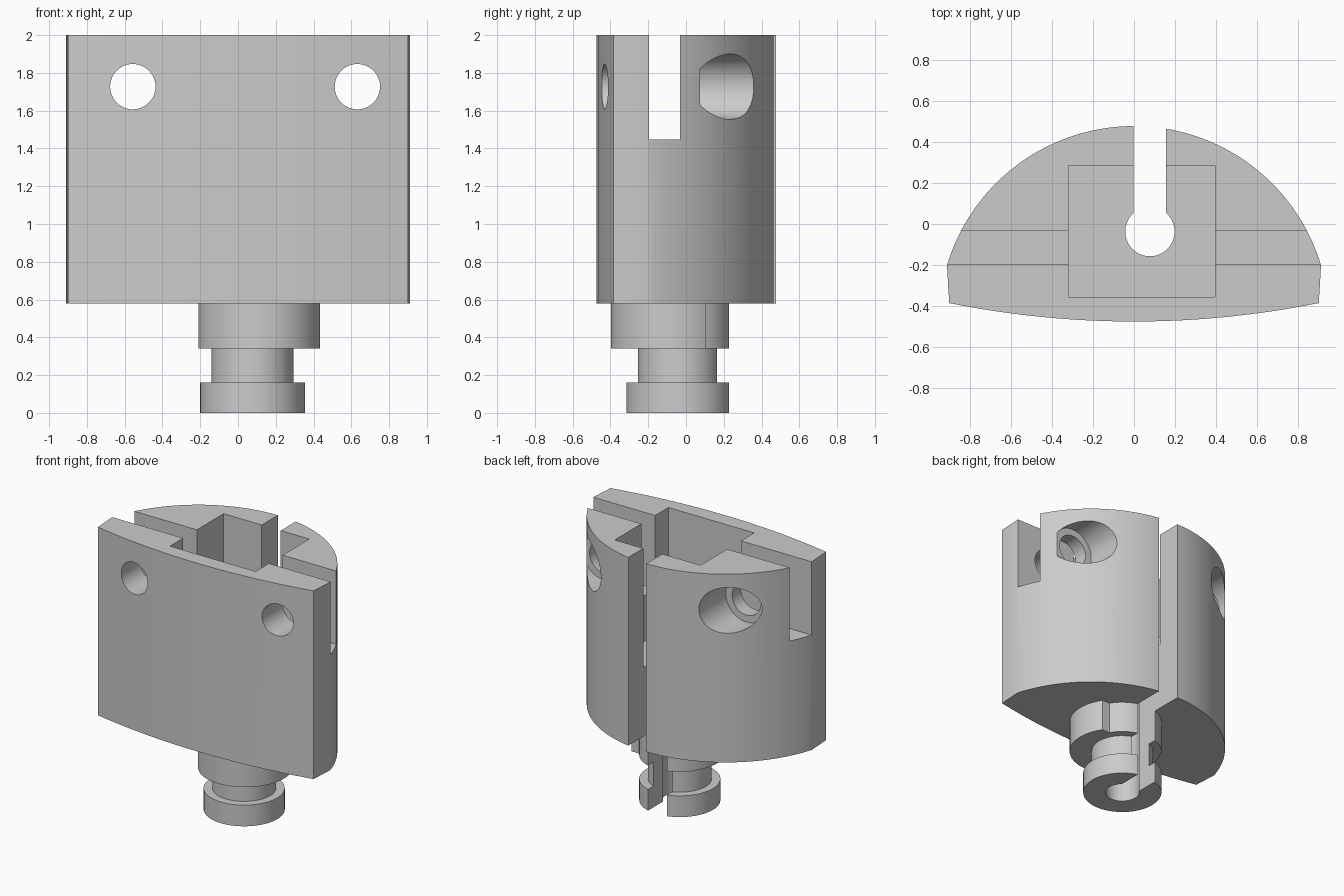
import bpy
import bmesh
from math import sin, cos, radians, asin, degrees
from mathutils import Vector

if "Cube" in bpy.data.objects:
    bpy.data.objects.remove(bpy.data.objects["Cube"])


def arc(cx, cy, r, a0, a1, n):
    """Points along an arc, angles in degrees."""
    return [(cx + r * cos(radians(a0 + (a1 - a0) * i / n)),
             cy + r * sin(radians(a0 + (a1 - a0) * i / n))) for i in range(n + 1)]


def circle(cx, cy, r, n=64):
    return arc(cx, cy, r, 0, 360, n)[:-1]


def rect(x0, x1, y0, y1):
    return [(x0, y0), (x1, y0), (x1, y1), (x0, y1)]


def prism(name, pts, lo, hi, axis='Z'):
    """Extrude a closed profile: (x, y) along z, or (x, z) along y."""
    bm = bmesh.new()
    put = (lambda p: (p[0], p[1], lo)) if axis == 'Z' else (lambda p: (p[0], lo, p[1]))
    face = bm.faces.new([bm.verts.new(put(p)) for p in pts])
    step = Vector((0, 0, hi - lo)) if axis == 'Z' else Vector((0, hi - lo, 0))
    ext = bmesh.ops.extrude_face_region(bm, geom=[face])
    bmesh.ops.translate(bm, vec=step,
                        verts=[v for v in ext['geom'] if isinstance(v, bmesh.types.BMVert)])
    bmesh.ops.recalc_face_normals(bm, faces=bm.faces[:])
    me = bpy.data.meshes.new(name)
    bm.to_mesh(me)
    bm.free()
    ob = bpy.data.objects.new(name, me)
    bpy.context.collection.objects.link(ob)
    return ob


def combine(target, tool, op):
    tool.hide_render = True
    mod = target.modifiers.new(op.lower(), 'BOOLEAN')
    mod.operation, mod.solver, mod.object = op, 'EXACT', tool
    bpy.context.view_layer.objects.active = target
    bpy.ops.object.modifier_apply(modifier=mod.name)
    bpy.data.objects.remove(tool)


# Housing: domed back, short flat ends, shallow curved front
HX, HY = 0.0775, -0.037                      # axis of cable hole and stem
R_BACK, R_FRONT = 0.951, 4.55
a_back = degrees(asin((0.471 - 0.195) / R_BACK))
a_front = degrees(asin(0.9 / R_FRONT))
outline = (arc(0, 0.477 - R_BACK, R_BACK, a_back - 0.2, 180.2 - a_back, 64)
           + arc(0, R_FRONT - 0.475, R_FRONT, -90 - a_front, -90 + a_front, 24))
housing = prism("housing", outline, 0.58, 2.0)

# Locking stem: cam collar with one step, neck and end flange
R_STEM, R_CAM, CX, CY, STEP = 0.2775, 0.3225, 0.1125, -0.075, 0.105
a_cam = degrees(asin((STEP - CY) / R_CAM))
a_stem = degrees(asin((STEP - HY) / R_STEM))
cam = (arc(CX, CY, R_CAM, a_cam, -180 - a_cam, 48)
       + arc(HX, HY, R_STEM, 180 - a_stem, a_stem, 24))
for part in (prism("collar", cam, 0.34, 0.7),
             prism("neck", circle(HX, HY, 0.2175), 0.1, 0.45),
             prism("flange", circle(HX, HY, R_STEM), 0.0, 0.16)):
    combine(housing, part, 'UNION')

# Pocket, cross slot, cable hole and cable slot
for cutter in (prism("pocket", rect(-0.32, 0.395, -0.355, 0.285), 1.1, 2.2),
               prism("cross_slot", rect(-1.2, 1.2, -0.197, -0.033), 1.447, 2.3),
               prism("cable_hole", circle(HX, HY, 0.12), -0.1, 2.4),
               prism("cable_slot", rect(-0.002, 0.157, HY, 0.8), -0.2, 2.5)):
    combine(housing, cutter, 'DIFFERENCE')

# Screw holes with counterbores from the back
for x in (-0.557, 0.632):
    combine(housing, prism("screw_hole", circle(x, 1.727, 0.12, 48), -0.8, 0.8, 'Y'), 'DIFFERENCE')
    combine(housing, prism("counterbore", circle(x, 1.727, 0.173, 48), 0.075, 0.9, 'Y'), 'DIFFERENCE')

# Smooth curves, sharp edges
bpy.ops.object.select_all(action='DESELECT')
housing.select_set(True)
bpy.context.view_layer.objects.active = housing
bpy.ops.object.shade_smooth_by_angle(angle=radians(25))
